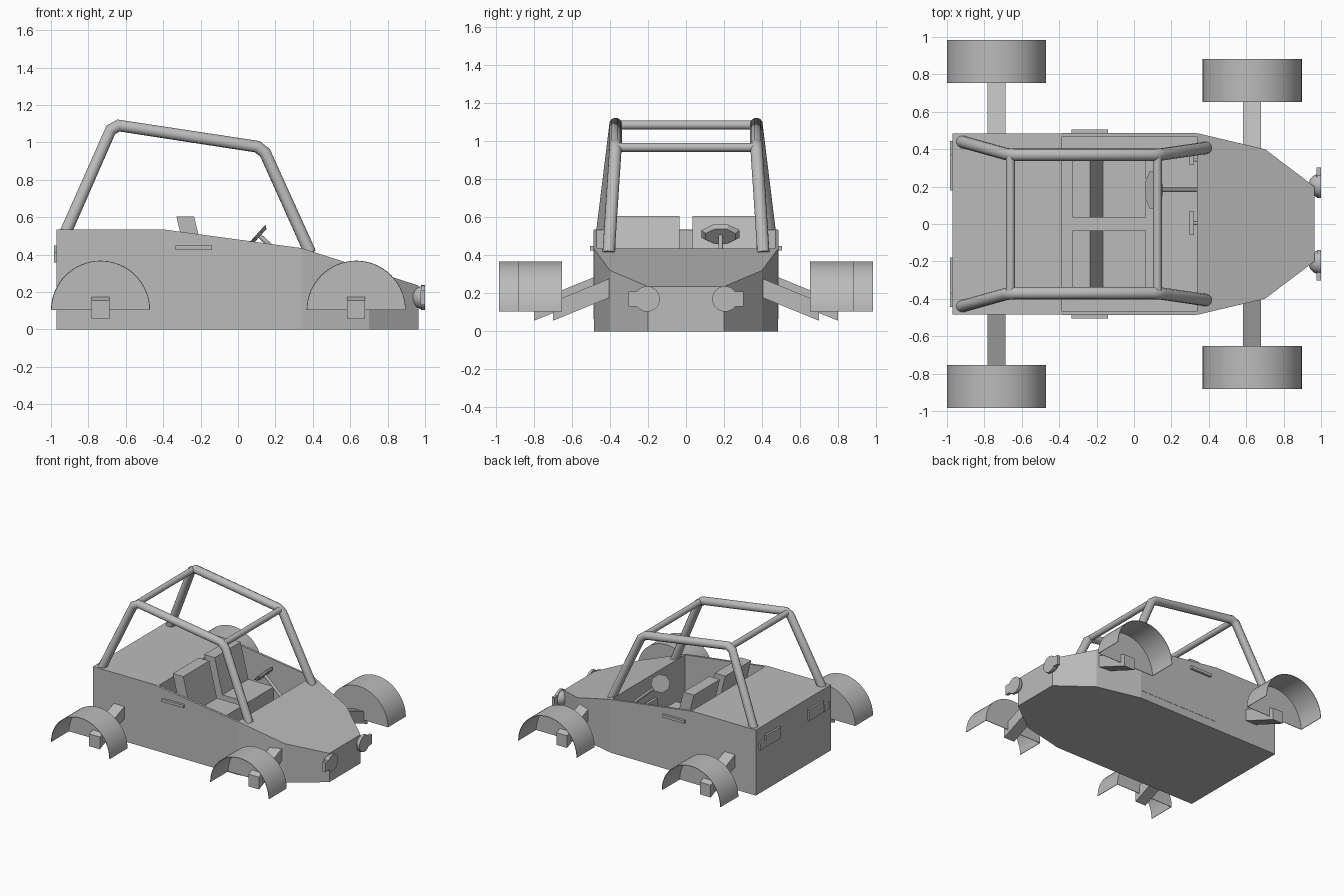
import bpy, bmesh, math
from mathutils import Vector, Matrix

if "Cube" in bpy.data.objects:
    bpy.data.objects.remove(bpy.data.objects["Cube"])

grey = bpy.data.materials.new("plain grey")
grey.diffuse_color = (0.5, 0.5, 0.5, 1)
grey.use_nodes = True
grey.node_tree.nodes["Principled BSDF"].inputs["Base Color"].default_value = grey.diffuse_color


def finish(name, bm, smooth=False):
    bmesh.ops.recalc_face_normals(bm, faces=bm.faces)
    me = bpy.data.meshes.new(name)
    bm.to_mesh(me)
    bm.free()
    ob = bpy.data.objects.new(name, me)
    bpy.context.collection.objects.link(ob)
    me.materials.append(grey)
    if smooth:
        shade(ob)
    return ob


def select(ob):
    bpy.ops.object.select_all(action='DESELECT')
    ob.select_set(True)
    bpy.context.view_layer.objects.active = ob


def shade(ob):
    select(ob)
    bpy.ops.object.shade_smooth_by_angle(angle=math.radians(35))


def prism(name, pts, offset):
    """Extrude a closed polygon of 3D points along an offset."""
    bm = bmesh.new()
    face = bm.faces.new([bm.verts.new(p) for p in pts])
    ext = bmesh.ops.extrude_face_region(bm, geom=[face], use_keep_orig=True)
    bmesh.ops.translate(bm, vec=offset,
                        verts=[v for v in ext['geom'] if isinstance(v, bmesh.types.BMVert)])
    return finish(name, bm)


def box(name, x0, x1, y0, y1, z0, z1):
    return prism(name, [(x0, y0, z0), (x1, y0, z0), (x1, y1, z0), (x0, y1, z0)], (0, 0, z1 - z0))


def side_prism(name, xz, y0, y1):
    return prism(name, [(x, y0, z) for x, z in xz], (0, y1 - y0, 0))


def tube(name, pts, r, bend=0.0):
    """Round tube along points, with each inner corner cut by a short facet."""
    pts = [Vector(p) for p in pts]
    path = [pts[0]]
    for a, b, c in zip(pts, pts[1:], pts[2:]):
        path += [b + (a - b).normalized() * bend, b + (c - b).normalized() * bend]
    path.append(pts[-1])
    cu = bpy.data.curves.new(name, 'CURVE')
    cu.dimensions = '3D'
    cu.bevel_depth = r
    cu.bevel_resolution = 4
    cu.use_fill_caps = True
    sp = cu.splines.new('POLY')
    sp.points.add(len(path) - 1)
    for p, v in zip(sp.points, path):
        p.co = (*v, 1)
    cu.materials.append(grey)
    ob = bpy.data.objects.new(name, cu)
    bpy.context.collection.objects.link(ob)
    select(ob)
    bpy.ops.object.convert(target='MESH')
    shade(bpy.context.object)


# body: plan outline raised, then top trimmed by the deck, door line and hood planes
half = [(-0.97, 0.485), (0.34, 0.485), (0.70, 0.40), (0.965, 0.20)]
plan = half + [(x, -y) for x, y in reversed(half)]
body = prism("body", [(x, y, 0) for x, y in plan], (0, 0, 0.9))
bm = bmesh.new()
bm.from_mesh(body.data)
top = [(-0.97, 0.535), (-0.40, 0.535), (0.34, 0.435), (0.965, 0.235)]
for (xa, za), (xb, zb) in zip(top, top[1:]):
    cut = bmesh.ops.bisect_plane(bm, geom=bm.verts[:] + bm.edges[:] + bm.faces[:],
                                 plane_co=(xa, 0, za), plane_no=(za - zb, 0, xb - xa),
                                 clear_outer=True)
    bmesh.ops.edgeloop_fill(bm, edges=[e for e in cut['geom_cut']
                                       if isinstance(e, bmesh.types.BMEdge)])
bmesh.ops.recalc_face_normals(bm, faces=bm.faces)
bm.to_mesh(body.data)
bm.free()

# cockpit opening
cutter = box("cockpit_cutter", -0.385, 0.337, -0.468, 0.468, 0.065, 1.0)
cutter.hide_render = True
mod = body.modifiers.new("cockpit", 'BOOLEAN')
mod.object = cutter
mod.operation = 'DIFFERENCE'
mod.solver = 'EXACT'
select(body)
bpy.ops.object.modifier_apply(modifier="cockpit")
bpy.data.objects.remove(cutter)

for s, side in ((1, "left"), (-1, "right")):
    # door panel and handle
    side_prism(side + "_door", [(-0.385, 0.065), (0.335, 0.065), (0.335, 0.435), (-0.385, 0.532)],
               s * 0.484, s * 0.487)
    box(side + "_door_handle", -0.335, -0.14, s * 0.48, s * 0.506, 0.425, 0.448)

    # roll cage side hoop
    tube(side + "_cage_hoop", [(-0.93, s * 0.443, 0.50), (-0.668, s * 0.37, 1.095),
                               (0.132, s * 0.37, 0.973), (0.386, s * 0.407, 0.41)], 0.033, 0.03)

    # seat: leaning backrest and cushion
    side_prism(side + "_seat_back", [(-0.33, 0.605), (-0.235, 0.605), (-0.165, 0.32),
                                     (-0.165, 0.2), (-0.23, 0.2)], s * 0.035, s * 0.37)
    box(side + "_seat_cushion", -0.26, 0.065, s * 0.035, s * 0.37, 0.065, 0.32)

    # fenders with inner wall, and sloping suspension arms
    for end, cx, y0 in (("rear", -0.735, 0.753), ("front", 0.632, 0.653)):
        n, r, t = 32, 0.265, 0.004
        arc = [(math.cos(math.pi * i / n), math.sin(math.pi * i / n)) for i in range(n + 1)]
        outer = [(cx + r * c, 0.103 + r * q) for c, q in arc]
        inner = [(cx + (r - t) * c, 0.103 + (r - t) * q) for c, q in reversed(arc)]
        shade(side_prism(f"{end}_{side}_fender", outer + inner, s * y0, s * (y0 + 0.23)))
        side_prism(f"{end}_{side}_fender_wall", outer, s * y0, s * (y0 + t))
        ye = y0 + 0.047
        rise = 0.41 * (ye - 0.34)
        prism(f"{end}_{side}_arm",
              [(cx - 0.048, s * ye, 0.055), (cx - 0.048, s * ye, 0.155),
               (cx - 0.048, s * 0.34, 0.155 + rise), (cx - 0.048, s * 0.34, 0.055 + rise)],
              (0.096, 0, 0))

    # headlight: rounded back, flat lens, side lamp
    bm = bmesh.new()
    bmesh.ops.create_uvsphere(bm, u_segments=24, v_segments=12, radius=0.064)
    bmesh.ops.rotate(bm, verts=bm.verts, matrix=Matrix.Rotation(math.pi / 2, 3, 'Y'))
    bmesh.ops.translate(bm, verts=bm.verts, vec=(0.996, s * 0.205, 0.17))
    cut = bmesh.ops.bisect_plane(bm, geom=bm.verts[:] + bm.edges[:] + bm.faces[:],
                                 plane_co=(0.999, 0, 0), plane_no=(1, 0, 0), clear_outer=True)
    bmesh.ops.edgeloop_fill(bm, edges=[e for e in cut['geom_cut']
                                       if isinstance(e, bmesh.types.BMEdge)])
    finish(side + "_headlight", bm, True)
    bm = bmesh.new()
    bmesh.ops.create_cone(bm, cap_ends=True, segments=24, radius1=0.067, radius2=0.067, depth=0.022,
                          matrix=Matrix.Translation((0.989, s * 0.205, 0.17))
                          @ Matrix.Rotation(math.pi / 2, 4, 'Y'))
    finish(side + "_headlight_rim", bm, True)
    box(side + "_side_lamp", 0.976, 1.0, s * 0.22, s * 0.302, 0.13, 0.208)

    # tail lights
    box(side + "_tail_light", -0.985, -0.96, s * 0.18, s * 0.375, 0.358, 0.45)
    box(side + "_tail_marker", -0.985, -0.96, s * 0.378, s * 0.445, 0.358, 0.415)

# roll cage crossbars
tube("rear_cage_crossbar", [(-0.66, -0.37, 1.085), (-0.66, 0.37, 1.085)], 0.024)
tube("front_cage_crossbar", [(0.125, -0.37, 0.967), (0.125, 0.37, 0.967)], 0.024)

# steering wheel (stretched octagon) and column
axis = Vector((0.74, 0, -0.67)).normalized()
hub = Vector((0.11, 0.182, 0.505))
across = Vector((0, 1, 0))
frame = Matrix((across, axis.cross(across), axis)).transposed().to_4x4()
bm = bmesh.new()
bmesh.ops.create_cone(bm, cap_ends=True, segments=8, radius1=0.108, radius2=0.085, depth=0.02,
                      matrix=Matrix.Translation(hub) @ frame
                      @ Matrix.Diagonal((1, 0.66, 1, 1)) @ Matrix.Rotation(math.pi / 8, 4, 'Z'))
finish("steering_wheel", bm)
tube("steering_column", [hub, hub + axis * 0.312], 0.012)

# pedals
box("brake_pedal", 0.298, 0.32, -0.06, 0.07, 0.17, 0.25)
box("throttle_pedal", 0.298, 0.32, 0.315, 0.37, 0.14, 0.25)
for y in (0.005, 0.343):
    tube("pedal_rod", [(0.31, y, 0.21), (0.34, y, 0.21)], 0.01)
